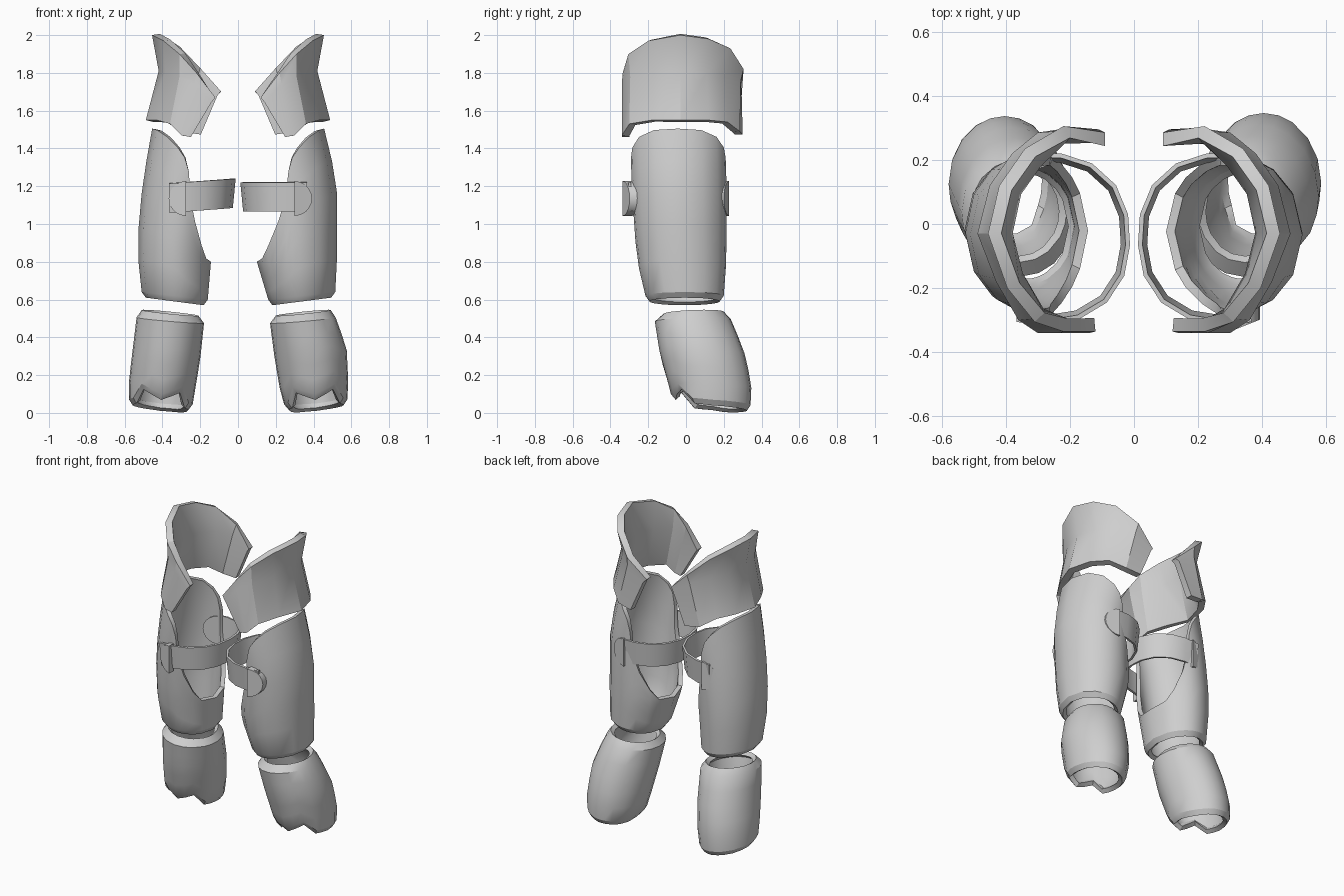
import bpy, bmesh, math

if "Cube" in bpy.data.objects:
    bpy.data.objects.remove(bpy.data.objects["Cube"])

mat = bpy.data.materials.new("plain_grey")
mat.diffuse_color = (0.62, 0.62, 0.62, 1)
mat.use_nodes = True
mat.node_tree.nodes["Principled BSDF"].inputs["Base Color"].default_value = mat.diffuse_color


def interp(table, t):
    """Linear lookup in rows whose first entry is the key."""
    if t <= table[0][0]:
        return table[0][1:]
    for a, b in zip(table, table[1:]):
        if t <= b[0]:
            f = (t - a[0]) / (b[0] - a[0])
            return [p + (q - p) * f for p, q in zip(a[1:], b[1:])]
    return table[-1][1:]


def finish(name, bm, thick=0):
    me = bpy.data.meshes.new(name)
    bm.to_mesh(me)
    bm.free()
    me.materials.append(mat)
    ob = bpy.data.objects.new(name, me)
    bpy.context.collection.objects.link(ob)
    bpy.ops.object.select_all(action='DESELECT')
    ob.select_set(True)
    bpy.context.view_layer.objects.active = ob
    if thick:
        mod = ob.modifiers.new("thickness", 'SOLIDIFY')
        mod.thickness = thick
        mod.offset = -1
        bpy.ops.object.modifier_apply(modifier=mod.name)
    bpy.ops.object.shade_smooth_by_angle(angle=math.radians(28))


def shell(name, s, columns, thick, closed):
    """Skin columns of points (bottom to top, counterclockwise) and thicken inward."""
    bm = bmesh.new()
    cols = [[bm.verts.new((s * x, y, z)) for x, y, z in c] for c in columns]
    n = len(cols)
    for i in range(n if closed else n - 1):
        a, b = cols[i], cols[(i + 1) % n]
        for r in range(len(a) - 1):
            f = [a[r], b[r], b[r + 1], a[r + 1]]
            bm.faces.new(f if s > 0 else f[::-1])
    finish(name, bm, thick)


def tube(name, s, angles, stations, low, high, lip, inset, chamfer, tilt, thick):
    """Elliptical tube; stations are (z, x inner, x outer, y front, y back)."""
    columns = []
    for deg in angles:
        a = math.radians(deg)
        c, si = math.cos(a), math.sin(a)
        lo, hi = low(deg), high(deg)
        z0, z1 = lo + lip, hi - chamfer
        rows = [(lo, inset)] + [(z0 + (z1 - z0) * k / 5, 0) for k in range(6)]
        rows += [(hi, 0)] * (chamfer > 0)
        col = []
        for z, shrink in rows:
            xi, xo, yf, yb = interp(stations, z)
            col.append(((xi + xo) / 2 + ((xo - xi) / 2 - shrink) * c,
                        (yf + yb) / 2 + ((yb - yf) / 2 - shrink) * si,
                        z + tilt[0] * c + tilt[1] * si))
        columns.append(col)
    shell(name, s, columns, thick, True)


def tab(name, s, x, z, y0, y1, r, slope):
    """Half-round fastening plate, flat edge inward, turned to follow the thigh."""
    bm = bmesh.new()
    outline = [(x + r * math.cos(t), z + r * math.sin(t))
               for t in [math.pi * (k / 10 - 0.5) for k in range(11)]]
    face = bm.faces.new([bm.verts.new((s * px, y0 + slope * (px - x), pz)) for px, pz in outline])
    ext = bmesh.ops.extrude_face_region(bm, geom=[face])
    for v in ext['geom']:
        if isinstance(v, bmesh.types.BMVert):
            v.co.y += y1 - y0
    bmesh.ops.recalc_face_normals(bm, faces=bm.faces)
    finish(name, bm)


# Upper guard: bottom, crease and top edges, front end round to back end
guard_bottom = [(.25, -.34, 1.46), (.30, -.34, 1.47), (.36, -.30, 1.53), (.43, -.18, 1.55),
                (.488, -.03, 1.55), (.45, .12, 1.55), (.38, .22, 1.54), (.30, .285, 1.49),
                (.20, .30, 1.475)]
guard_crease = [(.14, -.34, 1.645), (.23, -.34, 1.74), (.31, -.295, 1.78), (.385, -.17, 1.80),
                (.42, -.03, 1.81), (.39, .11, 1.80), (.32, .21, 1.79), (.23, .29, 1.76),
                (.11, .295, 1.68)]
guard_top = [(.12, -.335, 1.67), (.22, -.335, 1.80), (.31, -.305, 1.90), (.395, -.20, 1.97),
             (.455, -.03, 2.0), (.42, .12, 1.98), (.34, .235, 1.93), (.22, .305, 1.82),
             (.09, .285, 1.70)]

# Thigh opening height by angle away from the outer side
opening = [(0, 1.485), (30, 1.48), (55, 1.45), (75, 1.40), (88, 1.35), (97, 1.28),
           (105, 1.14), (117, 1.02), (135, .90), (150, .835), (180, .82)]
thigh_angles = [k[0] for k in opening]
thigh_angles = [-a for a in reversed(thigh_angles[1:-1])] + thigh_angles

# Shin lower edge by angle, with a shallow notched front
hem = [(-180, .03), (-150, .04), (-128, .12), (-90, .075), (-52, .12), (-30, .04),
       (0, .025), (50, .01), (90, .005), (150, .01), (180, .03)]
shin_angles = [-165, -150, -128, -110, -90, -70, -52, -30, -15, 0,
               20, 40, 60, 75, 90, 105, 120, 140, 160, 180]

sides = {
    "left": dict(
        s=-1, tab_x=.275, strap_tilt=.02,
        thigh=[(.62, .16, .51, -.215, .20),
               (.86, .14, .535, -.262, .215), (1.2, .09, .505, -.288, .215),
               (1.51, .05, .45, -.295, .205)],
        shin=[(.0, .25, .575, -.055, .333), (.15, .225, .578, -.09, .337),
              (.3, .20, .56, -.135, .305), (.49, .18, .537, -.165, .237),
              (.53, .21, .51, -.12, .20)]),
    "right": dict(
        s=1, tab_x=.30, strap_tilt=.0,
        thigh=[(.62, .16, .515, -.215, .20),
               (.82, .10, .525, -.262, .215), (1.2, .09, .525, -.288, .215),
               (1.51, .05, .45, -.295, .205)],
        shin=[(.0, .26, .575, -.055, .34), (.15, .22, .584, -.09, .347),
              (.33, .19, .575, -.14, .305), (.49, .17, .517, -.165, .237),
              (.53, .20, .49, -.12, .20)]),
}

for side, p in sides.items():
    s = p["s"]
    shell(side + "_upper_guard", s, list(zip(guard_bottom, guard_crease, guard_top)), .042, False)

    tube(side + "_thigh_shell", s, thigh_angles, p["thigh"], lambda d: .59,
         lambda d: interp(opening, abs(d))[0], .03, .022, 0, (.02, 0), .028)

    tube(side + "_shin_shell", s, shin_angles, p["shin"], lambda d: interp(hem, d)[0],
         lambda d: .53, .03, .018, .04, (.015, .006), .03)

    # Strap arching round the open inner side, leaning in at its lower edge
    band = []
    for k in range(11):
        a = math.radians(82 + k * 205 / 10)
        c, d = math.cos(a), math.sin(a)
        m = (abs(c) ** 2.3 + abs(d) ** 2.3) ** (-1 / 2.3)
        z = 1.065 - p["strap_tilt"] * c
        band.append([(.285 + r * m * c, -.045 + (r - .005) * m * d, zz)
                     for r, zz in ((.258, z), (.273, z + .155))])
    shell(side + "_strap", s, band, .014, False)

    # Fastening tabs front and back
    tab(side + "_front_tab", s, p["tab_x"], 1.135, -.335, -.285, .092, .4)
    tab(side + "_back_tab", s, p["tab_x"], 1.135, .18, .228, .092, -.3)
